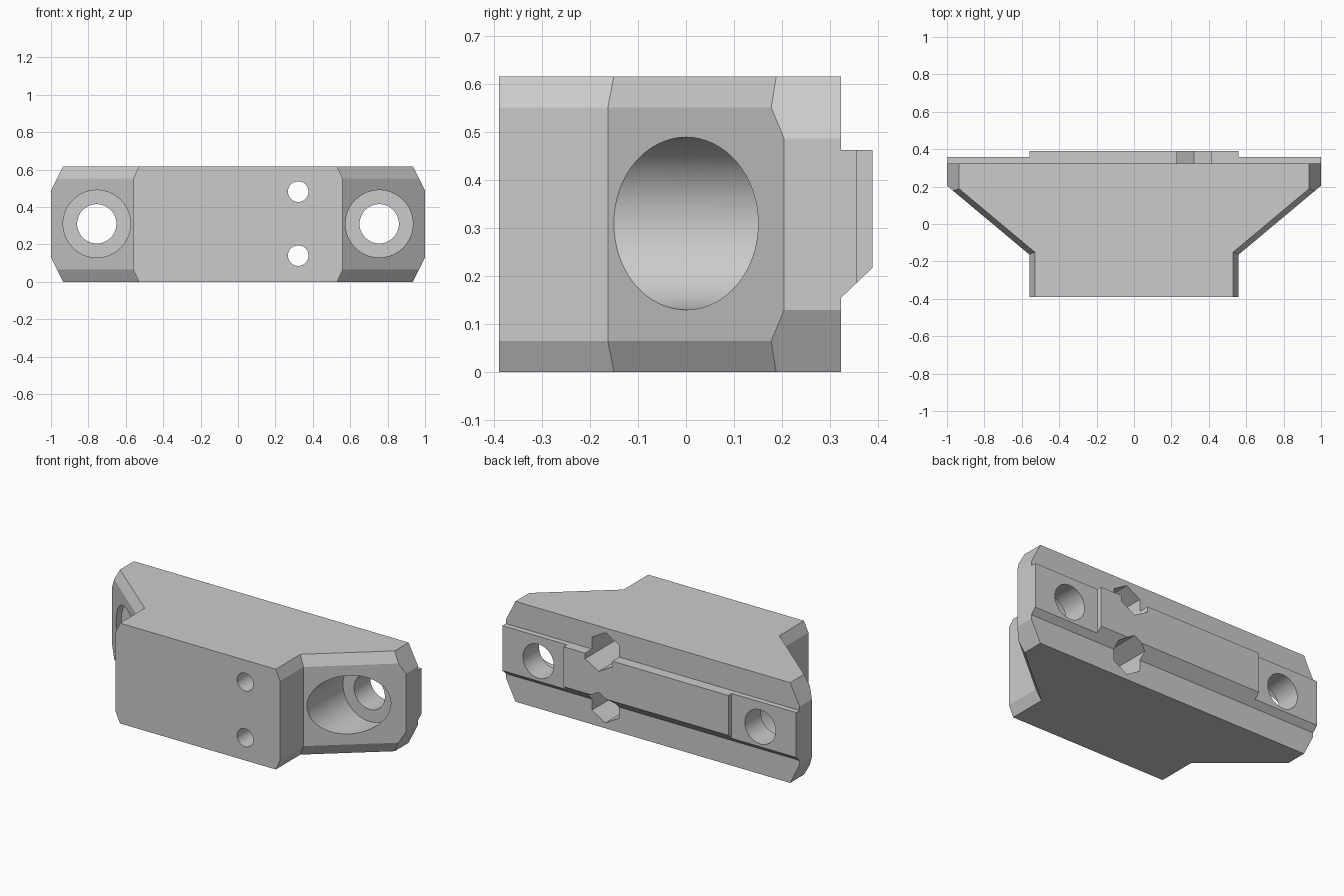
import bpy, bmesh, math
from mathutils import Matrix

cube = bpy.data.objects.get("Cube")
if cube:
    bpy.data.objects.remove(cube, do_unlink=True)

grey = bpy.data.materials.new("grey")
grey.use_nodes = True
colour = (0.6, 0.6, 0.6, 1)
grey.diffuse_color = colour
grey.node_tree.nodes["Principled BSDF"].inputs["Base Color"].default_value = colour

HEIGHT = 0.617
BACK = 0.323      # back face of the body
BOSS_X = 0.755    # mounting hole offset


def finish(name, bm):
    bmesh.ops.recalc_face_normals(bm, faces=bm.faces)
    mesh = bpy.data.meshes.new(name)
    bm.to_mesh(mesh)
    bm.free()
    mesh.materials.append(grey)
    ob = bpy.data.objects.new(name, mesh)
    bpy.context.scene.collection.objects.link(ob)
    return ob


def loft(name, rings):
    """Skin a stack of matching closed outlines and cap both ends."""
    bm = bmesh.new()
    loops = [[bm.verts.new(p) for p in ring] for ring in rings]
    n = len(loops[0])
    for a, b in zip(loops, loops[1:]):
        for i in range(n):
            j = (i + 1) % n
            bm.faces.new((a[i], a[j], b[j], b[i]))
    bm.faces.new(loops[0])
    bm.faces.new(loops[-1])
    return finish(name, bm)


def cylinder(name, x, z, radius, y0, y1, sides=64):
    """Prism along the y axis; six sides put a point upwards."""
    bm = bmesh.new()
    bmesh.ops.create_cone(bm, cap_ends=True, segments=sides, radius1=radius,
                          radius2=radius, depth=y1 - y0)
    turn = Matrix.Rotation(math.pi / 2, 4, "X")
    bmesh.ops.transform(bm, verts=bm.verts,
                        matrix=Matrix.Translation((x, (y0 + y1) / 2, z)) @ turn)
    return finish(name, bm)


def combine(target, tool, operation):
    mod = target.modifiers.new(tool.name, "BOOLEAN")
    mod.operation = operation
    mod.solver = "EXACT"
    mod.object = tool
    bpy.context.view_layer.objects.active = target
    bpy.ops.object.modifier_apply(modifier=mod.name)
    bpy.data.objects.remove(tool, do_unlink=True)


# Body: narrow neck flaring to wide ears, with chamfered upper and lower sides
def outline(z):
    edge = min(z, HEIGHT - z)
    neck = 0.56 - 0.03 * max(0, 1 - edge / 0.065)
    ear = 1 - 0.065 * max(0, 1 - edge / 0.13)
    inset = 0.56 - neck
    knee_y = -0.163 + 0.42 * inset
    ear_y = knee_y + (ear - neck) * 0.836
    half = [(neck, -0.39), (neck, knee_y), (ear, ear_y), (ear, BACK)]
    return [(x, y, z) for x, y in half] + [(-x, y, z) for x, y in reversed(half)]


levels = [0, 0.065, 0.13]
body = loft("clamp_body", [outline(z) for z in
                           levels + [HEIGHT - z for z in reversed(levels)]])


# Back rail: long low strip and a shorter raised pad sharing one sloped underside
def rail(name, half_width, depth):
    profile = [(0.3, 0.463), (depth, 0.463), (depth, 0.155 + (depth - BACK) * 0.95),
               (BACK, 0.155), (0.3, 0.155)]
    return loft(name, [[(x, y, z) for y, z in profile]
                       for x in (-half_width, half_width)])


combine(body, rail("rail_strip", 1, 0.357), "UNION")
combine(body, rail("rail_pad", 0.56, 0.389), "UNION")

# Mounting holes with counterbores in the ears
for x in (-BOSS_X, BOSS_X):
    combine(body, cylinder("counterbore", x, 0.31, 0.18, -0.6, 0.2), "DIFFERENCE")
    combine(body, cylinder("mount_hole", x, 0.31, 0.105, 0.1, 0.6), "DIFFERENCE")

# Screw holes with hexagonal nut pockets behind
for z in (0.14, 0.482):
    combine(body, cylinder("nut_pocket", 0.322, z, 0.107, 0.1, 0.6, 6), "DIFFERENCE")
    combine(body, cylinder("screw_hole", 0.322, z, 0.055, -0.6, 0.3, 48), "DIFFERENCE")

# Smooth bores, crisp edges
bpy.ops.object.select_all(action="DESELECT")
body.select_set(True)
bpy.context.view_layer.objects.active = body
bpy.ops.object.shade_smooth_by_angle(angle=math.radians(20))
